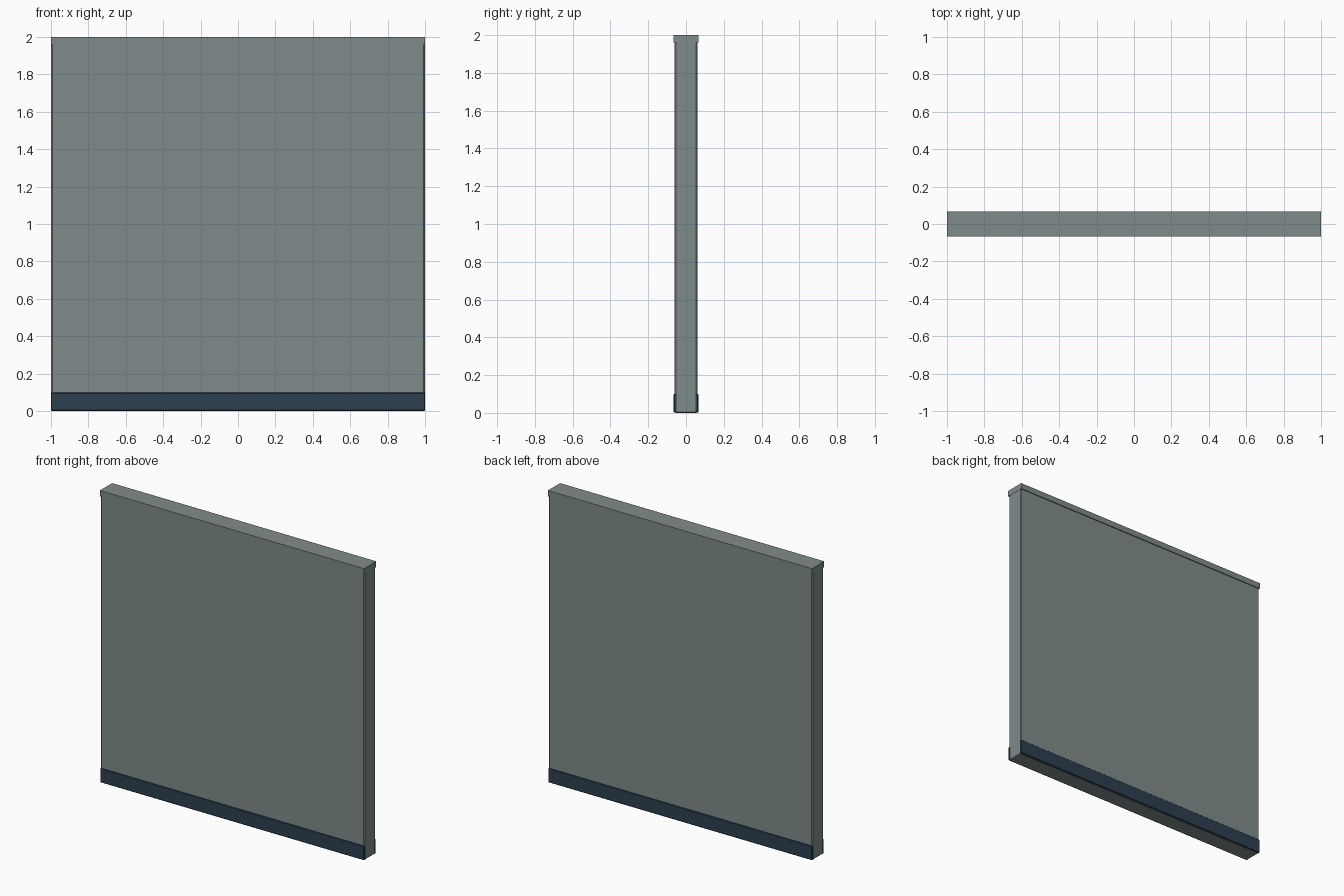
import bpy, bmesh

if "Cube" in bpy.data.objects:
    bpy.data.objects.remove(bpy.data.objects["Cube"])


def material(name, rgb):
    m = bpy.data.materials.new(name)
    m.diffuse_color = (*rgb, 1.0)
    m.use_nodes = True
    m.node_tree.nodes["Principled BSDF"].inputs["Base Color"].default_value = m.diffuse_color
    return m


wall_grey = material("wall grey", (0.216, 0.258, 0.258))
skirting_navy = material("skirting navy", (0.025, 0.051, 0.080))


def box(name, lo, hi, mat, bevel=0.0):
    """Box between two corners, with an optional chamfer on every edge."""
    bm = bmesh.new()
    bmesh.ops.create_cube(bm, size=1)
    for v in bm.verts:
        v.co = [(a + b) / 2 + c * (b - a) for a, b, c in zip(lo, hi, v.co)]
    if bevel:
        bmesh.ops.bevel(bm, geom=bm.edges[:], offset=bevel, segments=1,
                        affect='EDGES')
    mesh = bpy.data.meshes.new(name)
    bm.to_mesh(mesh)
    bm.free()
    mesh.materials.append(mat)
    obj = bpy.data.objects.new(name, mesh)
    bpy.context.collection.objects.link(obj)
    return obj


# Main wall panel with chamfered corners
box("wall_panel", (-0.998, -0.06, 0), (0.998, 0.06, 1.98), wall_grey, 0.006)

# Slightly overhanging cap along the top
box("top_cap", (-1, -0.066, 1.96), (1, 0.066, 2.0), wall_grey)

# Skirting boards on the front and back
for side, y0, y1 in (("front", -0.065, -0.047), ("back", 0.047, 0.065)):
    box(side + "_skirting", (-1, y0, 0.002), (1, y1, 0.1), skirting_navy, 0.004)
